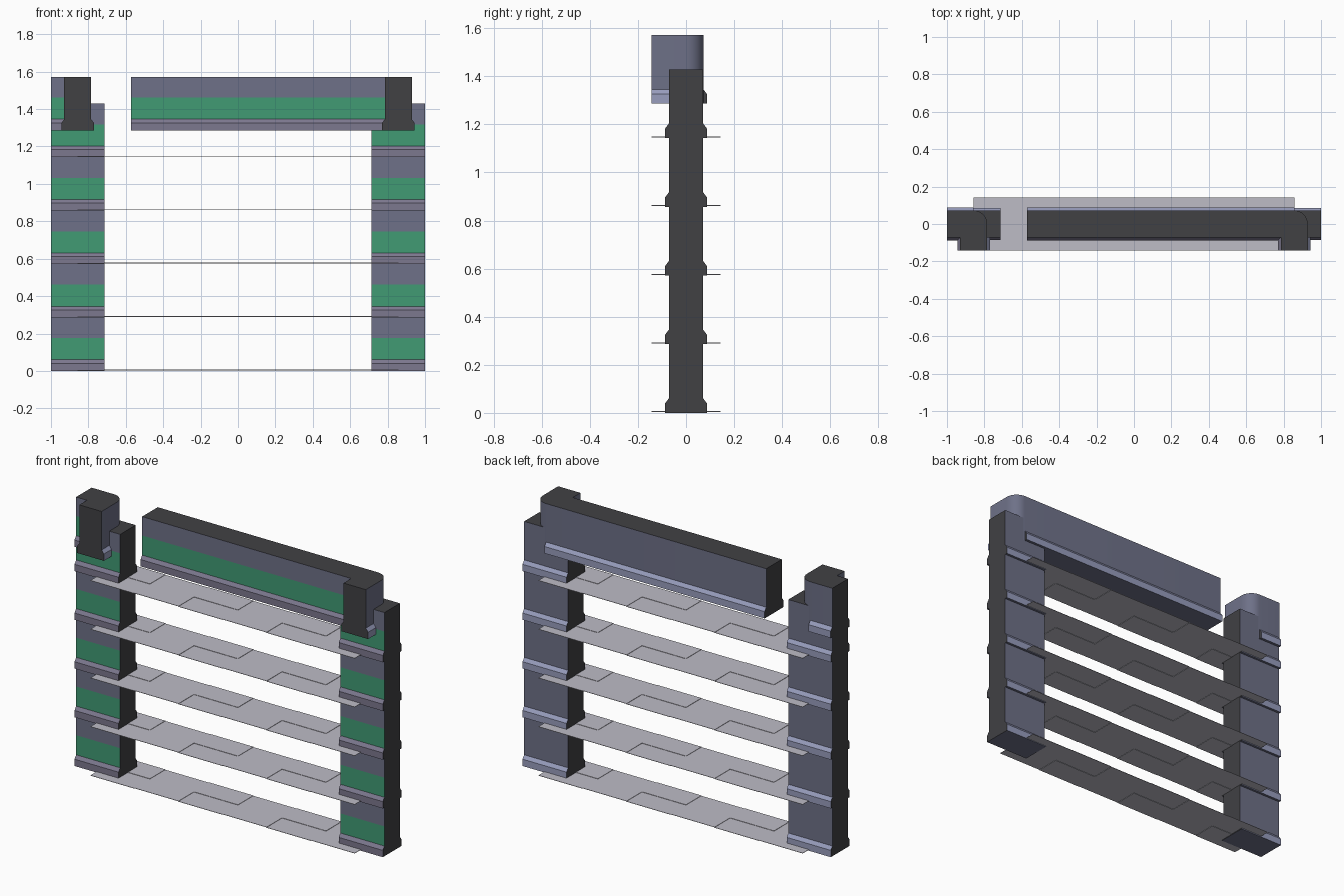
import bpy, bmesh, math

if "Cube" in bpy.data.objects:
    bpy.data.objects.remove(bpy.data.objects["Cube"])

S = 2 / 7            # storey height and pillar width
H = S / 4            # half wall thickness
LEDGE_OUT = 0.015


def srgb(h):
    v = [int(h[i:i + 2], 16) / 255 for i in (0, 2, 4)]
    return [c / 12.92 if c <= 0.04045 else ((c + 0.055) / 1.055) ** 2.4 for c in v] + [1]


MATS = []
for name, col in (("wall grey", "6e7188"), ("green band", "419b74"), ("dark cap", "414144"),
                  ("front ledge grey", "7c788e"), ("back ledge blue", "989dbd"),
                  ("floor grey", "bdbcc6")):
    m = bpy.data.materials.new(name)
    m.diffuse_color = srgb(col)
    m.use_nodes = True
    m.node_tree.nodes["Principled BSDF"].inputs["Base Color"].default_value = m.diffuse_color
    MATS.append(m)
WALL, GREEN, DARK, FRONT_LEDGE, BACK_LEDGE, FLOOR = range(6)


def finish(name, bm, smooth=False):
    bmesh.ops.recalc_face_normals(bm, faces=bm.faces)
    me = bpy.data.meshes.new(name)
    bm.to_mesh(me)
    bm.free()
    ob = bpy.data.objects.new(name, me)
    bpy.context.collection.objects.link(ob)
    for m in MATS:
        me.materials.append(m)
    if smooth:
        bpy.ops.object.select_all(action='DESELECT')
        ob.select_set(True)
        bpy.context.view_layer.objects.active = ob
        bpy.ops.object.shade_smooth_by_angle(angle=math.radians(30))
    return ob


def wall(name, outline, z0, storeys):
    """Banded wall; each outline entry is x, y and the kind of the side that follows."""
    levels = [z0]
    for i in range(storeys):
        levels += [z0 + i * S + d for d in (0.06, 0.175, S)]
    bm = bmesh.new()
    rings = [[bm.verts.new((x, y, z)) for x, y, k in outline] for z in levels]
    n = len(outline)
    for j in range(len(levels) - 1):
        for i in range(n):
            k = (i + 1) % n
            f = bm.faces.new((rings[j][i], rings[j][k], rings[j + 1][k], rings[j + 1][i]))
            kind = outline[i][2]
            f.material_index = (DARK if kind == "end" else
                                GREEN if kind == "front" and j % 3 == 1 else WALL)
    bm.faces.new(rings[0]).material_index = WALL
    bm.faces.new(rings[-1]).material_index = DARK
    return finish(name, bm, True)


def ledge(name, p, q, z, mat):
    """Chamfered strip from p to q, protruding to the right of that direction."""
    dx, dy = q[0] - p[0], q[1] - p[1]
    length = math.hypot(dx, dy)
    nx, ny = dy / length, -dx / length
    section = [(-0.005, 0), (LEDGE_OUT, 0), (LEDGE_OUT, 0.04), (0, 0.06), (-0.005, 0.06)]
    bm = bmesh.new()
    a, b = [[bm.verts.new((e[0] + nx * o, e[1] + ny * o, z + h)) for o, h in section]
            for e in (p, q)]
    for i in range(5):
        k = (i + 1) % 5
        f = bm.faces.new((a[i], a[k], b[k], b[i]))
        f.material_index = WALL if i == 0 else mat
    for ring in (a, b):
        bm.faces.new(ring).material_index = DARK
    return finish(name, bm)


# Pillars with a ledge at every storey, front and back
for side, x0, x1 in (("left", -1, S - 1), ("right", 1 - S, 1)):
    wall(side + "_pillar", [(x0, -H, "front"), (x1, -H, "end"), (x1, H, "back"), (x0, H, "end")],
         0, 5)
    for i in range(5):
        ledge(side + "_pillar_front_ledge", (x0, -H), (x1, -H), i * S, FRONT_LEDGE)
        ledge(side + "_pillar_back_ledge", (x1, H), (x0, H), i * S, BACK_LEDGE)


# Top walls: a straight run that turns forward around a rounded outer corner
def corner_wall(name, x0, cx):
    h = H + 0.0008   # sits just proud of the pillar faces
    z, y0 = 4.5 * S, -2 * H
    arc = [(cx + h * math.cos(t), h * math.sin(t), "back")
           for t in (math.pi / 2 * i / 8 for i in range(9))]
    outline = [(x0, -h, "front"), (cx - h, -h, "front"), (cx - h, y0, "end"),
               (cx + h, y0, "back")] + arc
    outline.append((x0, h, "end"))
    wall(name, outline, z, 1)
    ledge(name + "_front_ledge", (x0, -h), (cx - h, -h), z, FRONT_LEDGE)
    ledge(name + "_inner_arm_ledge", (cx - h, -h), (cx - h, y0), z, FRONT_LEDGE)
    ledge(name + "_outer_arm_ledge", (cx + h, y0), (cx + h, 0), z, BACK_LEDGE)
    ledge(name + "_back_ledge", (cx, h), (x0, h), z, BACK_LEDGE)


corner_wall("top_beam", -2 * S, 3 * S)
corner_wall("top_left_block", -1, -3 * S)

# Thin floor tiles, two rows of six on each storey, in slightly stepped heights
for level in range(5):
    bm = bmesh.new()
    for i in range(6):
        for j in range(2):
            x, y = (i - 3) * S, (j - 1) * S / 2
            z = level * S + 0.003 + 0.002 * ((i + j) % 2)
            v = bmesh.ops.create_cube(bm, size=1)["verts"]
            for w in v:
                w.co = (x + (w.co.x + 0.5) * S, y + (w.co.y + 0.5) * S / 2,
                        z + (w.co.z + 0.5) * 0.002)
    for f in bm.faces:
        f.material_index = FLOOR
    finish("floor_tiles", bm)
